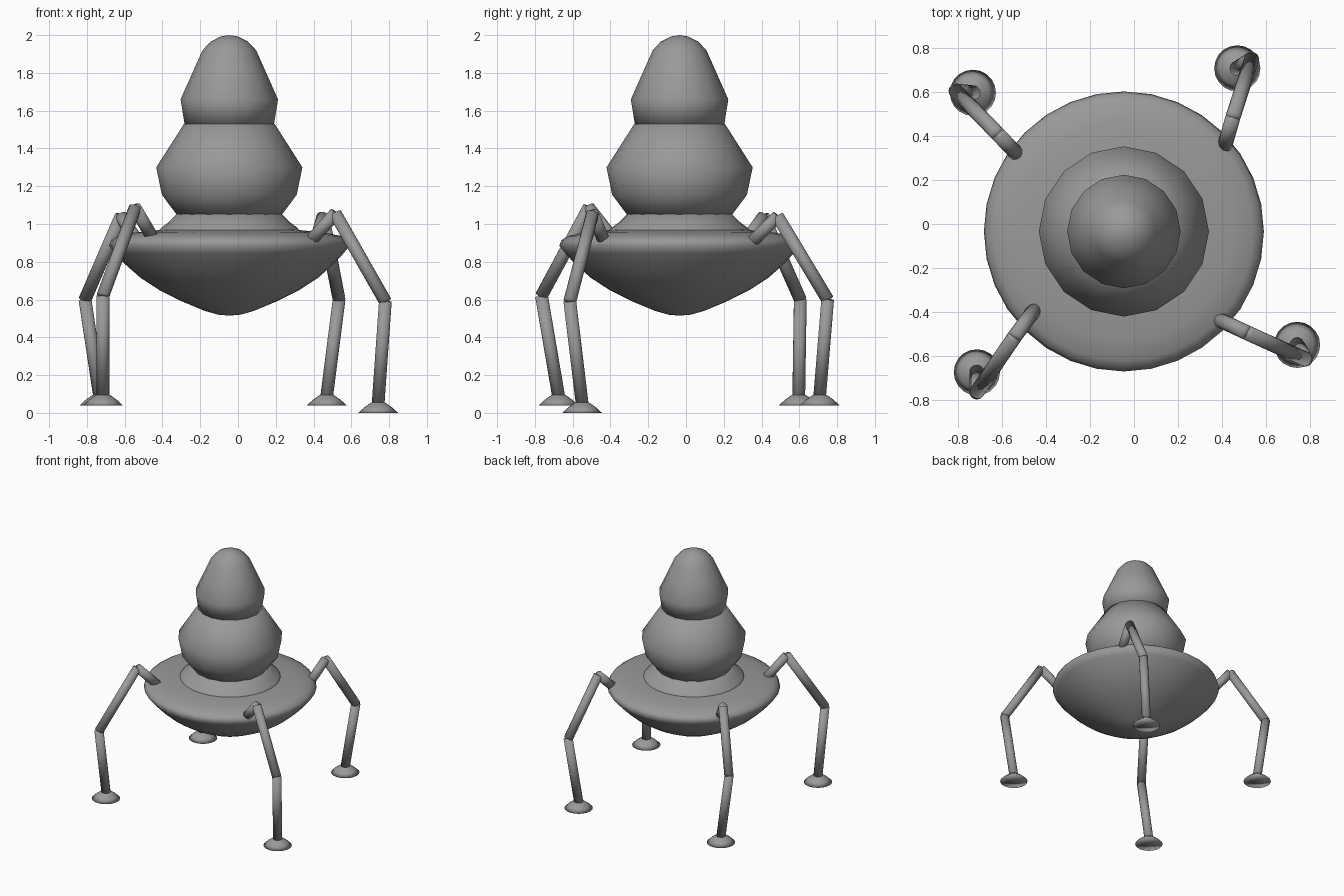
import bpy, bmesh, math
from mathutils import Vector

if "Cube" in bpy.data.objects:
    bpy.data.objects.remove(bpy.data.objects["Cube"])

CX, CY = -0.046, -0.034  # body axis

# Dark grey shared finish
grey = bpy.data.materials.new("dark_grey")
grey.diffuse_color = (0.32, 0.32, 0.32, 1)
grey.use_nodes = True
grey.node_tree.nodes["Principled BSDF"].inputs["Base Color"].default_value = grey.diffuse_color


def finish(name, bm):
    bmesh.ops.recalc_face_normals(bm, faces=bm.faces)
    me = bpy.data.meshes.new(name)
    bm.to_mesh(me)
    bm.free()
    for p in me.polygons:
        p.use_smooth = True
    me.materials.append(grey)
    ob = bpy.data.objects.new(name, me)
    bpy.context.collection.objects.link(ob)
    return ob


def lathe(name, profile, sides, x=CX, y=CY):
    """Revolve (radius, z) points about a vertical axis; radius 0 is a pole."""
    bm = bmesh.new()
    rings = []
    for r, z in profile:
        n = 1 if r == 0 else sides
        rings.append([bm.verts.new((x + r * math.cos(2 * math.pi * i / sides),
                                    y + r * math.sin(2 * math.pi * i / sides), z))
                      for i in range(n)])
    for a, b in zip(rings, rings[1:]):
        for i in range(sides):
            j = (i + 1) % sides
            quad = [a[i % len(a)], a[j % len(a)], b[j % len(b)], b[i % len(b)]]
            bm.faces.new(list(dict.fromkeys(quad)))
    return finish(name, bm)


def rod(name, a, b, r=0.034, sides=16):
    a, b = Vector(a), Vector(b)
    d = b - a
    bm = bmesh.new()
    bmesh.ops.create_cone(bm, cap_ends=True, segments=sides, radius1=r, radius2=r, depth=d.length)
    ob = finish(name, bm)
    ob.rotation_mode = 'QUATERNION'
    ob.rotation_quaternion = d.to_track_quat('Z', 'Y')
    ob.location = (a + b) / 2
    return ob


# Saucer-shaped lower hull
lathe("saucer_hull", [(0, 0.515), (0.06, 0.52), (0.13, 0.54), (0.25, 0.59), (0.37, 0.65),
                      (0.47, 0.715), (0.555, 0.79), (0.605, 0.845), (0.637, 0.885),
                      (0.625, 0.915), (0.59, 0.937), (0.5, 0.955), (0.37, 0.968), (0, 0.972)], 32)

# Flared neck collar
lathe("neck_collar", [(0, 0.93), (0.39, 0.945), (0.36, 0.98), (0.32, 1.01), (0.27, 1.06), (0, 1.06)], 32)

# Rounded torso and domed head
lathe("torso", [(0, 1.03), (0.275, 1.045), (0.357, 1.155), (0.387, 1.30), (0.24, 1.53), (0, 1.56)], 16)
lathe("head", [(0, 1.51), (0.237, 1.53), (0.258, 1.66), (0.2, 1.79), (0.142, 1.92),
               (0.1, 1.965), (0.045, 1.993), (0, 2.0)], 16)

# Four legs: hip, upper knee, lower knee, ankle, foot centre (x, y) and foot base height
legs = {
    "front_right": [(0.375, -0.43, 0.90), (0.515, -0.495, 1.055), (0.78, -0.615, 0.59), (0.742, -0.55, 0.05), 0.0],
    "back_right": [(0.41, 0.345, 0.90), (0.45, 0.485, 1.04), (0.535, 0.75, 0.60), (0.47, 0.708, 0.09), 0.04],
    "back_left": [(-0.525, 0.31, 0.90), (-0.62, 0.41, 1.04), (-0.81, 0.605, 0.60), (-0.733, 0.597, 0.09), 0.04],
    "front_left": [(-0.445, -0.38, 0.915), (-0.545, -0.515, 1.085), (-0.715, -0.765, 0.62), (-0.715, -0.675, 0.09), 0.04],
}
for side, (hip, knee, shin, ankle, base) in legs.items():
    rod(side + "_hip_rod", hip, knee)
    rod(side + "_thigh", knee, shin)
    rod(side + "_shin", shin, ankle)
    # Shallow domed foot pad
    lathe(side + "_foot", [(0, base + 0.005), (0.105, base), (0.075, base + 0.028), (0.04, base + 0.053),
                           (0, base + 0.065)], 20, ankle[0], ankle[1])
